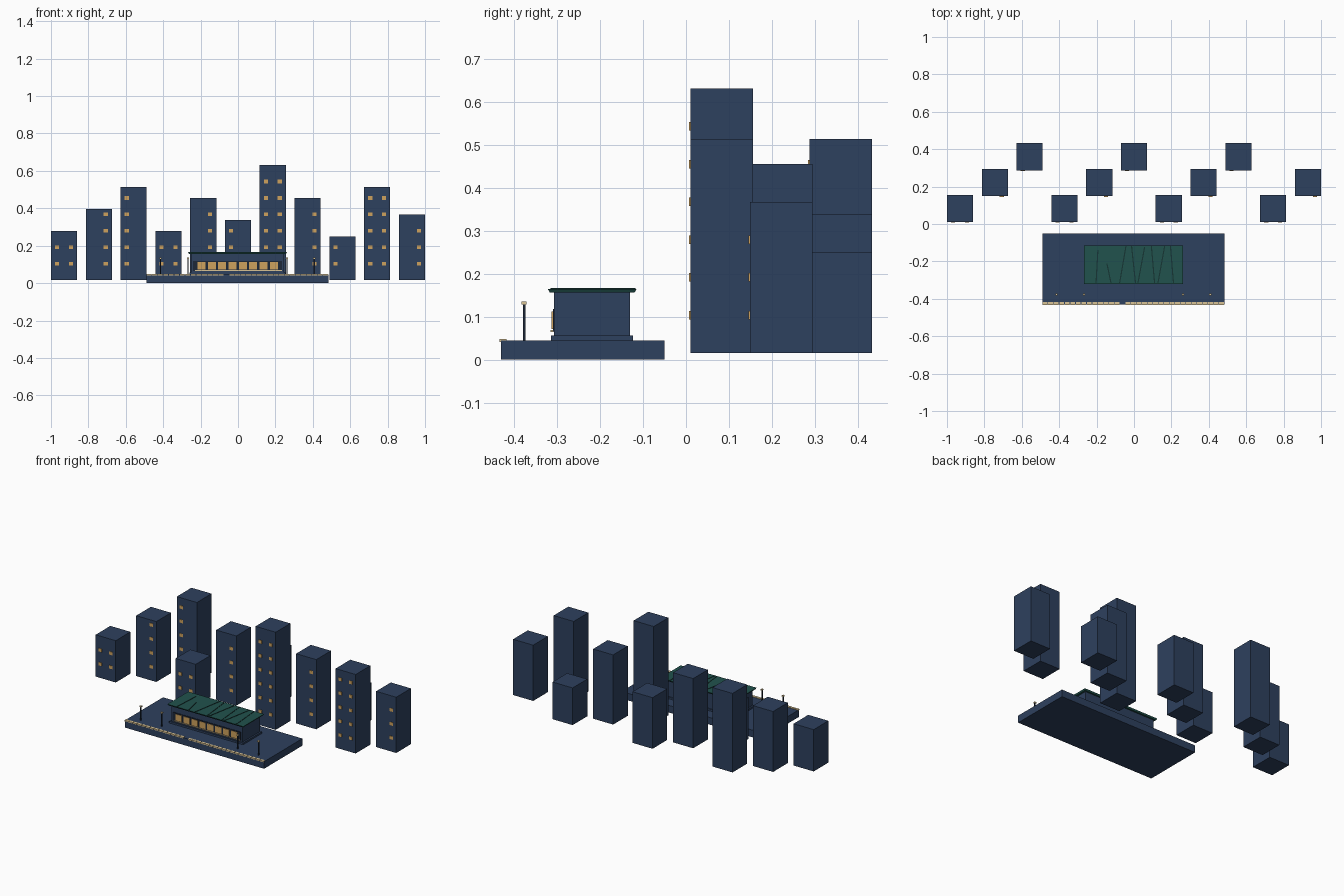
import bpy, bmesh


def mat(name, rgb):
    m = bpy.data.materials.new(name)
    m.diffuse_color = (*rgb, 1)
    return m


NAVY = mat("navy", (0.027, 0.052, 0.112))
DARK = mat("dark_navy", (0.012, 0.02, 0.04))
GREEN = mat("roof_green", (0.015, 0.085, 0.075))
DEEP = mat("deep_green", (0.008, 0.035, 0.033))
AMBER = mat("amber_light", (0.62, 0.36, 0.11))
CREAM = mat("cream", (0.70, 0.55, 0.30))


def add_box(bm, x0, x1, y0, y1, z0, z1, grow=0.0, shear=0.0):
    """Box; grow widens the top, shear slides its back edge along x."""
    vs = []
    for z, g in ((z0, 0), (z1, grow)):
        for x, y, s in ((x0 - g, y0 - g, 0), (x1 + g, y0 - g, 0),
                        (x1 + g, y1 + g, shear), (x0 - g, y1 + g, shear)):
            vs.append(bm.verts.new((x + s, y, z)))
    for f in ((3, 2, 1, 0), (4, 5, 6, 7), (0, 1, 5, 4),
              (1, 2, 6, 5), (2, 3, 7, 6), (3, 0, 4, 7)):
        bm.faces.new([vs[i] for i in f])


def part(name, material, boxes):
    bm = bmesh.new()
    for b in boxes:
        add_box(bm, *b)
    me = bpy.data.meshes.new(name)
    bm.to_mesh(me)
    bm.free()
    me.materials.append(material)
    ob = bpy.data.objects.new(name, me)
    bpy.context.collection.objects.link(ob)
    return ob


# Skyline towers in three staggered rows; heights in storey units
U = 0.0293
BASE = 0.016
for i, h in enumerate((9, 13, 17, 9, 15, 11, 21, 15, 8, 17, 12)):
    cx = -0.93 + 0.186 * i
    y0 = 0.01 + 0.1385 * (i % 3)
    part(f"tower_{i + 1}", NAVY,
         [(cx - 0.07, cx + 0.07, y0, y0 + 0.146, BASE, BASE + h * U)])
    # near row has both window columns, middle row right, far row left
    columns = ((-0.037, 0.037), (0.037,), (-0.037,))[i % 3]
    part(f"tower_windows_{i + 1}", AMBER,
         [(cx + c - 0.011, cx + c + 0.011, y0 - 0.003, y0 + 0.002,
           BASE + k * U - 0.01, BASE + k * U + 0.01)
          for c in columns for k in range(3, h, 3)])

# Platform with a pale tile edge along the front
part("platform", NAVY, [(-0.488, 0.484, -0.431, -0.05, 0, 0.045)])
PITCH = 0.972 / 33
part("edge_tiles", CREAM,
     [(-0.488 + k * PITCH, -0.488 + (k + 1) * PITCH - 0.003,
       -0.434, -0.418, 0.041, 0.048) for k in range(33) if k != 14])

# Station hall
part("plinth", NAVY, [(-0.26, 0.255, -0.314, -0.123, 0.045, 0.056)])
part("hall", NAVY, [(-0.25, 0.245, -0.307, -0.13, 0.056, 0.157)])
part("window_frame", DARK, [(-0.24, 0.235, -0.310, -0.306, 0.066, 0.118)])
part("hall_windows", AMBER,
     [(-0.217 + 0.0553 * k, -0.174 + 0.0553 * k, -0.313, -0.308, 0.072, 0.112)
      for k in range(8)])
part("window_sill", CREAM, [(-0.23, 0.235, -0.315, -0.309, 0.065, 0.069)])

# Flared roof slab with slanted ribs
part("roof", GREEN, [(-0.262, 0.257, -0.317, -0.12, 0.156, 0.165, 0.005)])
ribs = ((-0.203, 0.01, -0.14), (-0.123, -0.022, -0.21), (-0.077, 0.034, -0.118),
        (0.008, -0.021, -0.118), (0.021, 0.036, -0.122), (0.110, -0.017, -0.118),
        (0.128, 0.036, -0.118), (0.211, -0.016, -0.118))
part("roof_ribs", DEEP,
     [(x - 0.003, x + 0.003, -0.316, back, 0.164, 0.167, 0, slant)
      for x, slant, back in ribs])

# Platform lamps
for n, x in enumerate((-0.414, -0.267, 0.262, 0.408)):
    part(f"lamp_post_{n + 1}", DARK,
         [(x - 0.003, x + 0.003, -0.38, -0.374, 0.045, 0.13)])
    part(f"lamp_head_{n + 1}", CREAM,
         [(x - 0.006, x + 0.006, -0.383, -0.371, 0.129, 0.136)])
